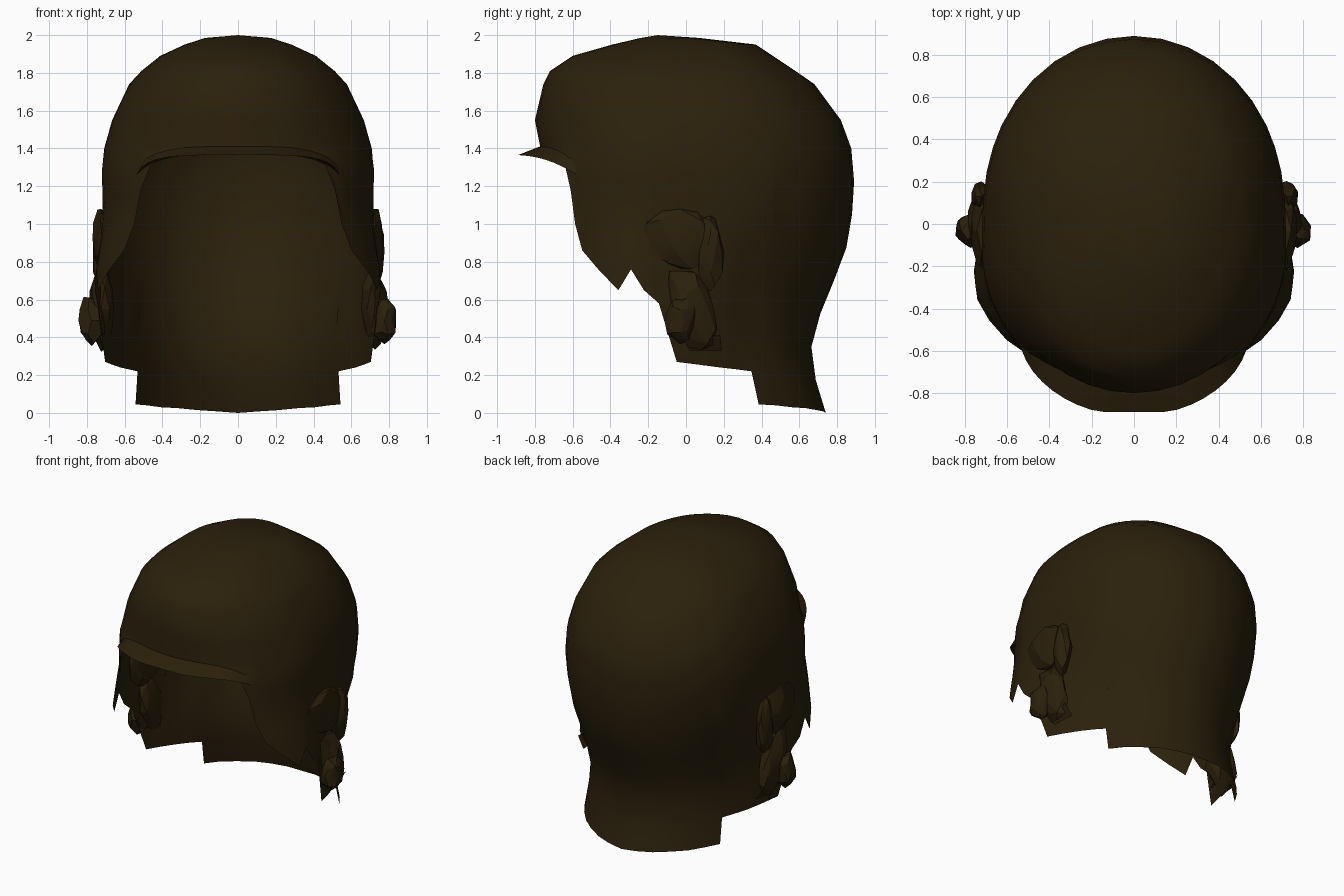
import bpy, bmesh, math, random
from mathutils import Vector

if "Cube" in bpy.data.objects:
    bpy.data.objects.remove(bpy.data.objects["Cube"])

random.seed(4)
mat = bpy.data.materials.new("dark brown")
mat.diffuse_color = (0.024, 0.0145, 0.0035, 1)
mat.use_nodes = True
mat.node_tree.nodes["Principled BSDF"].inputs["Base Color"].default_value = mat.diffuse_color

# Head sections: height, half width, front reach, back reach
RINGS = [(0.0, .63, .70, .74), (.23, .68, .70, .67), (.43, .70, .70, .66),
         (.56, .70, .75, .73), (.93, .705, .80, .87), (1.2, .715, .81, .89),
         (1.32, .715, .79, .89), (1.40, .705, .77, .875), (1.55, .665, .80, .82),
         (1.74, .575, .755, .68), (1.81, .51, .72, .58), (1.89, .41, .60, .46),
         (1.95, .28, .39, .37), (1.985, .17, .24, .07)]
# Lower edge: angle from the back, height
EDGE = [(0, 0), (10, .008), (20, .015), (30, .025), (40, .03), (49, .04), (58, .045),
        (59, .22), (66, .23), (74, .24), (84, .255), (94, .27),
        (101, .58), (107, .65), (112, .76), (118, .65), (126, .75), (134, .86),
        (137, 1.0), (139, 1.18), (144, 1.31), (153, 1.37), (162, 1.375), (171, 1.375), (180, 1.375)]
# How much the nape draws in by height
NAPE = [(0, 0), (.06, 0), (.23, .09), (.45, .14), (.7, .08), (.95, 0), (3, 0)]


def lerp_table(t, key):
    for a, b in zip(t, t[1:]):
        if key <= b[0]:
            f = (key - a[0]) / (b[0] - a[0])
            return [p + (q - p) * f for p, q in zip(a, b)]
    return list(t[-1])


def head_point(deg, z, grow=0.0):
    _, w, f, b = lerp_table(RINGS, z)
    r = math.radians(deg)
    c = math.cos(r)
    x = (w + grow) * math.sin(r)
    add = .02 * abs(math.sin(2 * r)) * max(0, min(1, (z - .9) / .3))
    if c < 0:
        # temples are squarer, cheeks flare outward
        add = max(add, .045 * abs(math.sin(2 * r)) * max(0, min(1, (1.6 - z) / .25)))
        add += .085 * min(1, -c * 2.5) * max(0, min(1, (1.1 - z) / .4))
    else:
        x *= 1 - min(1, 2 * c) * lerp_table(NAPE, z)[1]
    if abs(x) > 1e-6:
        x += math.copysign(add, x)
    return Vector((x, (b if c > 0 else f + grow) * c, z))


def finish(name, bm, angle=40):
    me = bpy.data.meshes.new(name)
    bmesh.ops.recalc_face_normals(bm, faces=bm.faces)
    bm.to_mesh(me)
    bm.free()
    ob = bpy.data.objects.new(name, me)
    bpy.context.collection.objects.link(ob)
    me.materials.append(mat)
    bpy.ops.object.select_all(action='DESELECT')
    ob.select_set(True)
    bpy.context.view_layer.objects.active = ob
    bpy.ops.object.shade_smooth_by_angle(angle=math.radians(angle))
    return ob


def grid(bm, rows, closed=False):
    vs = [[bm.verts.new(p) for p in row] for row in rows]
    n = len(vs[0])
    for r, s in zip(vs, vs[1:]):
        for i in range(n if closed else n - 1):
            j = (i + 1) % n
            bm.faces.new((r[i], r[j], s[j], s[i]))
    return vs


# Shell: dome above, sides, cheeks and neck flap below
angles = [-a for a, _ in EDGE[:0:-1]] + [a for a, _ in EDGE[:-1]]
drop = dict(EDGE)
rows = []
for k in range(9):
    f = 1 - k / 8
    rows.append([head_point(a, 1.40 + (drop[abs(a)] - 1.40) * f) for a in angles])
for z, *_ in RINGS[8:]:
    rows.append([head_point(a, z) for a in angles])
bm = bmesh.new()
vs = grid(bm, rows, True)
tip = bm.verts.new((0, -.15, 2.0))
for i in range(len(angles)):
    bm.faces.new((vs[-1][i], vs[-1][(i + 1) % len(angles)], tip))
finish("head_shell", bm, 60)

# Brim: thin wedge over the face opening, fading out toward the sides
top, lip, under = [], [], []
for i in range(21):
    a = 137 + 86 * i / 20
    s = abs(a - 180) / 43
    z = 1.365 - .10 * s ** 4
    out = .125 * (1 - s ** 2.5) + .004
    top.append(head_point(a, z + .045, .002))
    p = head_point(a, z, out)
    p.y = max(p.y, -.89)
    lip.append(p)
    under.append(head_point(a, z + .004, -.02))
bm = bmesh.new()
grid(bm, [top, lip, under])
finish("front_brim", bm, 60)


# Rough side pieces: crumpled faceted lumps over each ear
def lump(bm, centre, size, rough, lean=0.0):
    made = bmesh.ops.create_icosphere(bm, subdivisions=2, radius=1)["verts"]
    for v in made:
        d = v.co * (1 + random.uniform(-rough, rough))
        p = Vector((d.x * size[0], d.y * size[1], d.z * size[2]))
        p.y += lean * d.z
        v.co = Vector(centre) + p


for name, side in (("right_ear", 1), ("left_ear", -1)):
    bm = bmesh.new()
    lump(bm, (.712, -.03, .92), (.055, .19, .17), .14)
    lump(bm, (.725, .03, .55), (.07, .12, .21), .14, -.05)
    lump(bm, (.775, -.03, .49), (.072, .08, .13), .14)
    lump(bm, (.722, .13, .85), (.05, .07, .19), .14)
    for v in bm.verts:
        v.co.x *= side
    finish(name, bm, 15)
    # small loose flap at the foot of the ear
    bm = bmesh.new()
    q = [(.74, .0, .40), (.74, .18, .41), (.69, .19, .33), (.70, .02, .33)]
    bm.faces.new([bm.verts.new((x * side, y, z)) for x, y, z in q])
    finish(name + "_flap", bm)
